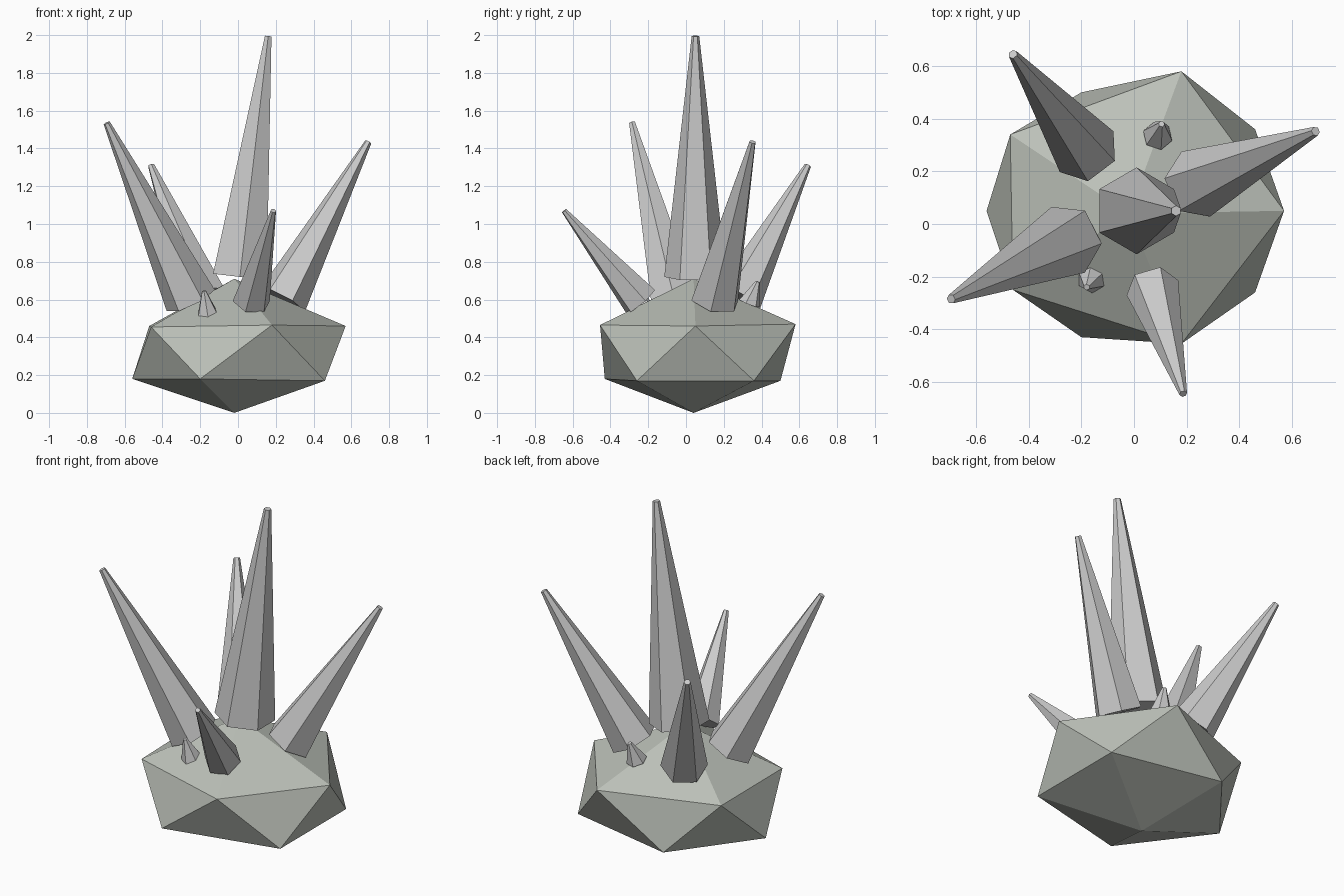
import bpy, bmesh, math
from mathutils import Vector

if "Cube" in bpy.data.objects:
    bpy.data.objects.remove(bpy.data.objects["Cube"])


def finish(bm, name):
    bmesh.ops.recalc_face_normals(bm, faces=bm.faces[:])
    mesh = bpy.data.meshes.new(name)
    bm.to_mesh(mesh)
    bm.free()
    obj = bpy.data.objects.new(name, mesh)
    bpy.context.collection.objects.link(obj)
    return obj


def spike(name, base, tip, r_base, r_tip):
    """Six-sided tapered spike, with two corners level across its lean."""
    base, tip = Vector(base), Vector(tip)
    axis = (tip - base).normalized()
    u = Vector((0, 0, 1)).cross(axis).normalized()
    v = axis.cross(u)
    bm = bmesh.new()
    rings = []
    for centre, r in ((base, r_base), (tip, r_tip)):
        angles = [math.radians(60 * k) for k in range(6)]
        rings.append([bm.verts.new(centre + r * (math.cos(a) * u + math.sin(a) * v))
                      for a in angles])
    for k in range(6):
        j = (k + 1) % 6
        bm.faces.new((rings[0][k], rings[0][j], rings[1][j], rings[1][k]))
    bm.faces.new(rings[0])
    bm.faces.new(rings[1])
    return finish(bm, name)


# Faceted rock: slightly uneven flattened icosahedron
points = [
    (-0.02, 0.04, 0.0), (-0.02, 0.04, 0.71),
    (0.46, -0.26, 0.17), (-0.20, -0.43, 0.18), (-0.56, 0.05, 0.18),
    (-0.20, 0.50, 0.17), (0.46, 0.36, 0.17),
    (0.18, -0.455, 0.465), (-0.46, -0.25, 0.455), (-0.47, 0.34, 0.46),
    (0.18, 0.58, 0.47), (0.57, 0.05, 0.46),
]
bm = bmesh.new()
for p in points:
    bm.verts.new(p)
bmesh.ops.convex_hull(bm, input=bm.verts[:])
rock = finish(bm, "rock_base")
mat = bpy.data.materials.new("greenish_grey")
mat.diffuse_color = (0.50, 0.53, 0.48, 1)
mat.use_nodes = True
mat.node_tree.nodes["Principled BSDF"].inputs["Base Color"].default_value = mat.diffuse_color
rock.data.materials.append(mat)

# Crystal spikes: name, base centre, tip centre, base radius, tip radius
for args in (
    ("centre_spike", (0.01, 0.05, 0.72), (0.16, 0.05, 1.995), 0.165, 0.02),
    ("right_spike", (0.235, 0.152, 0.595), (0.69, 0.352, 1.435), 0.135, 0.018),
    ("left_spike", (-0.25, -0.06, 0.595), (-0.695, -0.285, 1.535), 0.14, 0.018),
    ("back_spike", (-0.18, 0.275, 0.60), (-0.46, 0.645, 1.31), 0.128, 0.018),
    ("front_spike", (0.07, -0.242, 0.592), (0.187, -0.645, 1.07), 0.102, 0.015),
    ("small_back_spike", (0.09, 0.335, 0.58), (0.105, 0.38, 0.695), 0.058, 0.012),
    ("small_front_spike", (-0.16, -0.205, 0.52), (-0.18, -0.24, 0.645), 0.06, 0.012),
):
    spike(*args)
